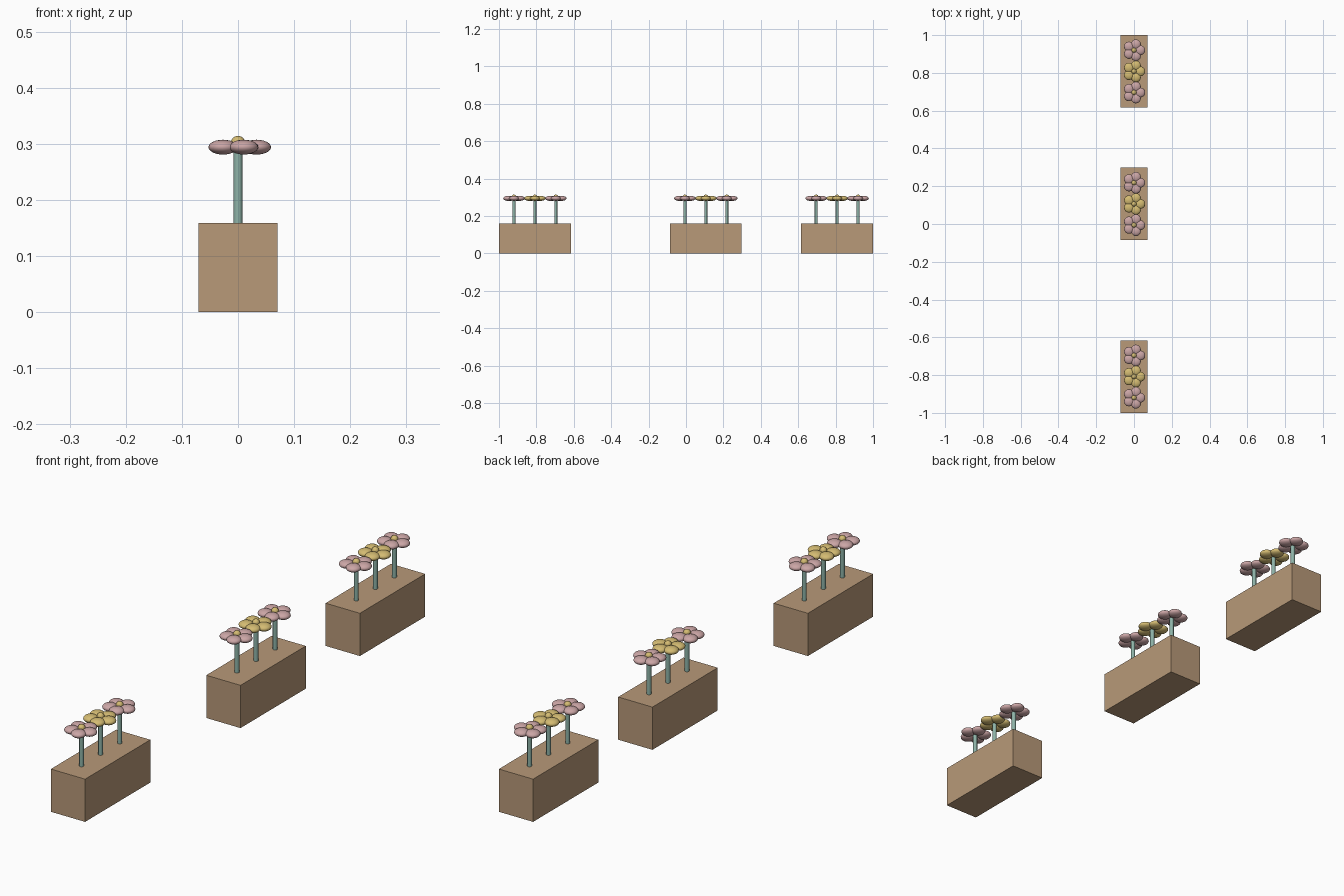
import bpy
from math import cos, sin, tau

if "Cube" in bpy.data.objects:
    bpy.data.objects.remove(bpy.data.objects["Cube"])


def material(name, rgb):
    m = bpy.data.materials.new(name)
    m.diffuse_color = (*rgb, 1)
    m.use_nodes = True
    m.node_tree.nodes["Principled BSDF"].inputs["Base Color"].default_value = m.diffuse_color
    return m


WOOD = material("wood", (0.48, 0.32, 0.19))
GREEN = material("stem_green", (0.27, 0.45, 0.39))
PINK = material("petal_pink", (0.60, 0.38, 0.38))
YELLOW = material("petal_yellow", (0.66, 0.50, 0.17))

BOX_W, BOX_L, BOX_H = 0.141, 0.384, 0.159
FLOWER_Z = 0.294


def finish(name, mat, smooth=True):
    ob = bpy.context.object
    ob.name = name
    ob.data.materials.append(mat)
    if smooth:
        bpy.ops.object.shade_smooth_by_angle()
    return ob


def ellipsoid(name, loc, scale, mat, segments=20, rings=12):
    bpy.ops.mesh.primitive_uv_sphere_add(segments=segments, ring_count=rings, radius=1, location=loc)
    bpy.context.object.scale = scale
    bpy.ops.object.transform_apply(location=False, rotation=False, scale=True)
    return finish(name, mat)


def flower(y, mat):
    # stem from the box top into the bloom
    bpy.ops.mesh.primitive_cylinder_add(vertices=12, radius=0.008, depth=FLOWER_Z - BOX_H,
                                        location=(0, y, (FLOWER_Z + BOX_H) / 2))
    finish("stem", GREEN)
    # five flattened petals, one pointing to +x
    for i in range(5):
        a = i * tau / 5
        ellipsoid("petal", (0.033 * cos(a), y + 0.033 * sin(a), FLOWER_Z),
                  (0.026, 0.026, 0.0132), mat)
    # round centre
    ellipsoid("flower_centre", (0, y, FLOWER_Z + 0.007), (0.013, 0.013, 0.013), YELLOW)


# three planter boxes, each with a row of three flowers
for cy in (-0.808, 0.106, 0.808):
    bpy.ops.mesh.primitive_cube_add(size=1, location=(0, cy, BOX_H / 2))
    bpy.context.object.scale = (BOX_W, BOX_L, BOX_H)
    bpy.ops.object.transform_apply(location=False, rotation=False, scale=True)
    finish("planter_box", WOOD, smooth=False)
    for dy, mat in ((-0.112, PINK), (0, YELLOW), (0.112, PINK)):
        flower(cy + dy, mat)
